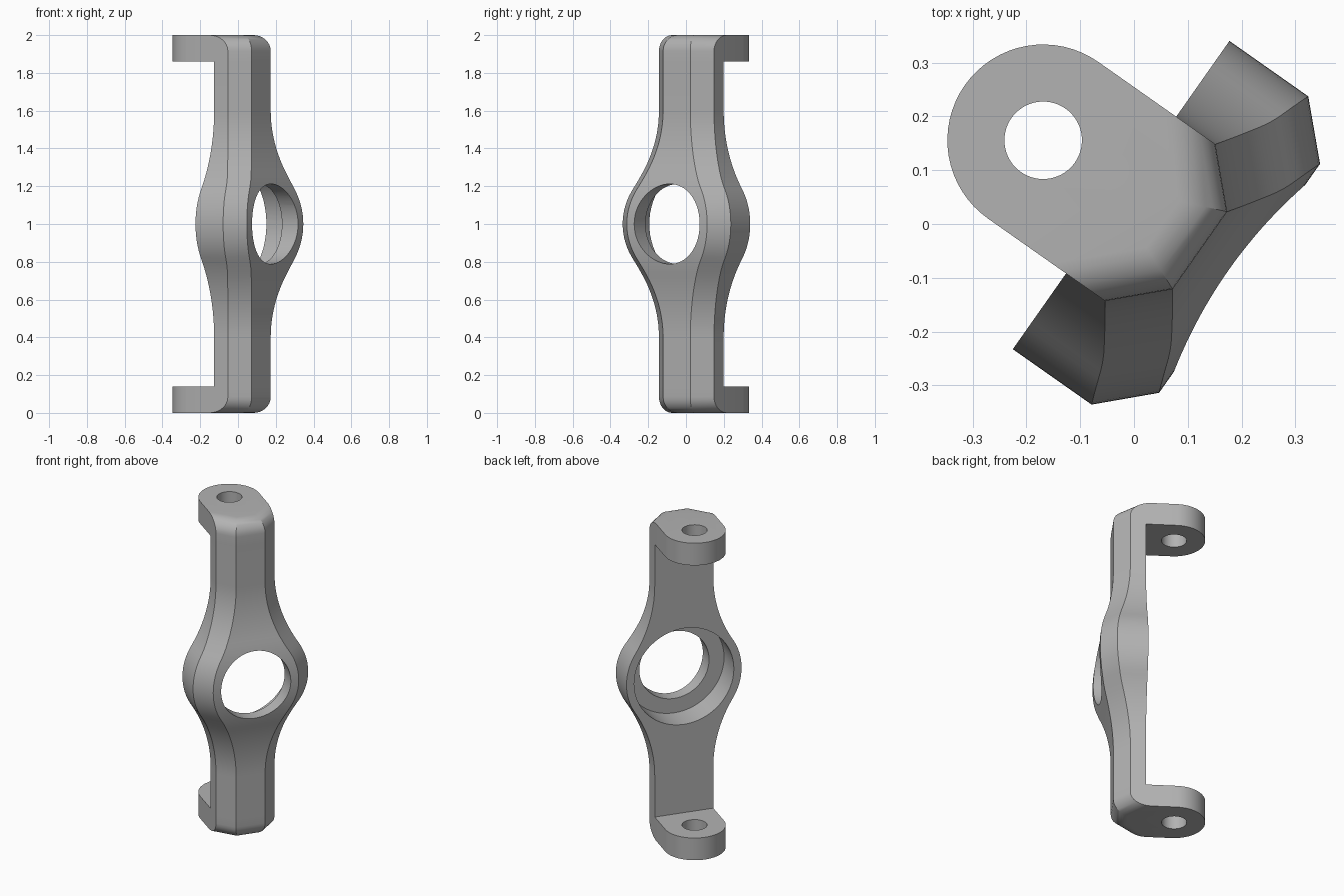
import bpy, bmesh, math
from mathutils import Matrix

if "Cube" in bpy.data.objects:
    bpy.data.objects.remove(bpy.data.objects["Cube"])

# Main dimensions: local x points out of the front, local y runs across the width
BACK, FRONT, HALF, CHAMFER = -0.05, 0.129, 0.178, 0.09
RING, REACH, BULGE = 0.35, 0.6, 0.09
TAB_X, TAB_T, FILLET = -0.227, 0.14, 0.085
PLACE = Matrix.Translation((0.017, 0.025, 0)) @ Matrix.Rotation(math.radians(-35.1), 4, 'Z')

steel = bpy.data.materials.new("grey_metal")
steel.use_nodes = True
GREY = (0.45, 0.45, 0.45, 1)
steel.diffuse_color = GREY
steel.node_tree.nodes["Principled BSDF"].inputs["Base Color"].default_value = GREY


def half_width(h):
    """Round eye blended into the straight arm by a large concave arc."""
    h = abs(h)
    if h >= REACH:
        return HALF
    r = (HALF**2 + REACH**2 - RING**2) / (2 * (RING - HALF))
    if h < REACH * RING / (RING + r):
        return math.sqrt(RING**2 - h**2)
    return HALF + r - math.sqrt(r**2 - (REACH - h)**2)


def front_depth(h):
    """Front surface swells forward around the eye."""
    h, p = min(abs(h), REACH), 0.265
    if h < p:
        return FRONT + BULGE * (1 - h * h / (p * REACH))
    return FRONT + BULGE * (REACH - h)**2 / ((REACH - p) * REACH)


def section(w, f, d=0):
    """Chamfered arm section, front and chamfers pulled in by d."""
    side = f - CHAMFER - d * math.sqrt(2)
    nose = w - CHAMFER - d * (math.sqrt(2) - 1)
    back = min(BACK, side - 0.01)
    right = [(back, w), (side, w), (f - d, nose)]
    return right + [(x, -y) for x, y in reversed(right)]


def ring(bm, pts, z):
    return [bm.verts.new((x, y, z)) for x, y in pts]


def skin(bm, a, b):
    n = len(a)
    for i in range(n):
        j = (i + 1) % n
        bm.faces.new((a[i], a[j], b[j], b[i]))


def finish(bm, name):
    bmesh.ops.recalc_face_normals(bm, faces=bm.faces[:])
    bm.transform(PLACE)
    me = bpy.data.meshes.new(name)
    bm.to_mesh(me)
    bm.free()
    me.materials.append(steel)
    ob = bpy.data.objects.new(name, me)
    bpy.context.collection.objects.link(ob)
    return ob


# Arm with the swollen eye
bm = bmesh.new()
steps = 48
inner = 1 - TAB_T
heights = [-inner] + [REACH * (2 * i / steps - 1) for i in range(steps + 1)] + [inner]
rows = [ring(bm, section(half_width(h), front_depth(h)), 1 + h) for h in heights]
for a, b in zip(rows, rows[1:]):
    skin(bm, a, b)

# Rounded mounting tabs at both ends
angles = [math.pi * (1.5 - i / 32) for i in range(33)]
arc = [(TAB_X + HALF * math.cos(t), HALF * math.sin(t)) for t in angles]
for sign, root in ((-1, rows[0]), (1, rows[-1])):
    tip = ring(bm, arc, 1 + sign * inner)
    bm.faces.new([root[-1]] + tip + [root[0]])
    last = root + tip
    for i in range(9):
        t = math.pi / 2 * i / 8
        d = FILLET * (1 - math.cos(t))
        h = 1 - FILLET * (1 - math.sin(t))
        row = ring(bm, section(HALF, FRONT, d) + arc, 1 + sign * h)
        skin(bm, last, row)
        last = row
    bm.faces.new(last)
bracket = finish(bm, "bracket")


# Bores
def bore(name, radius, length, matrix):
    bm = bmesh.new()
    bmesh.ops.create_cone(bm, cap_ends=True, segments=64, radius1=radius,
                          radius2=radius, depth=length, matrix=matrix)
    cutter = finish(bm, name)
    cutter.hide_render = True
    mod = bracket.modifiers.new(name, 'BOOLEAN')
    mod.operation, mod.solver, mod.object = 'DIFFERENCE', 'EXACT', cutter
    bpy.ops.object.modifier_apply(modifier=name)
    bpy.data.objects.remove(cutter)


bpy.context.view_layer.objects.active = bracket
bracket.select_set(True)
across = Matrix.Rotation(math.pi / 2, 4, 'Y')
bore("eye_hole", 0.212, 1, Matrix.Translation((0, 0, 1)) @ across)
bore("counterbore", 0.303, 0.4, Matrix.Translation((0.115 - 0.2, 0, 1)) @ across)
bore("tab_holes", 0.072, 3, Matrix.Translation((TAB_X, 0, 1)))

bpy.ops.object.shade_smooth_by_angle(angle=math.radians(25))
